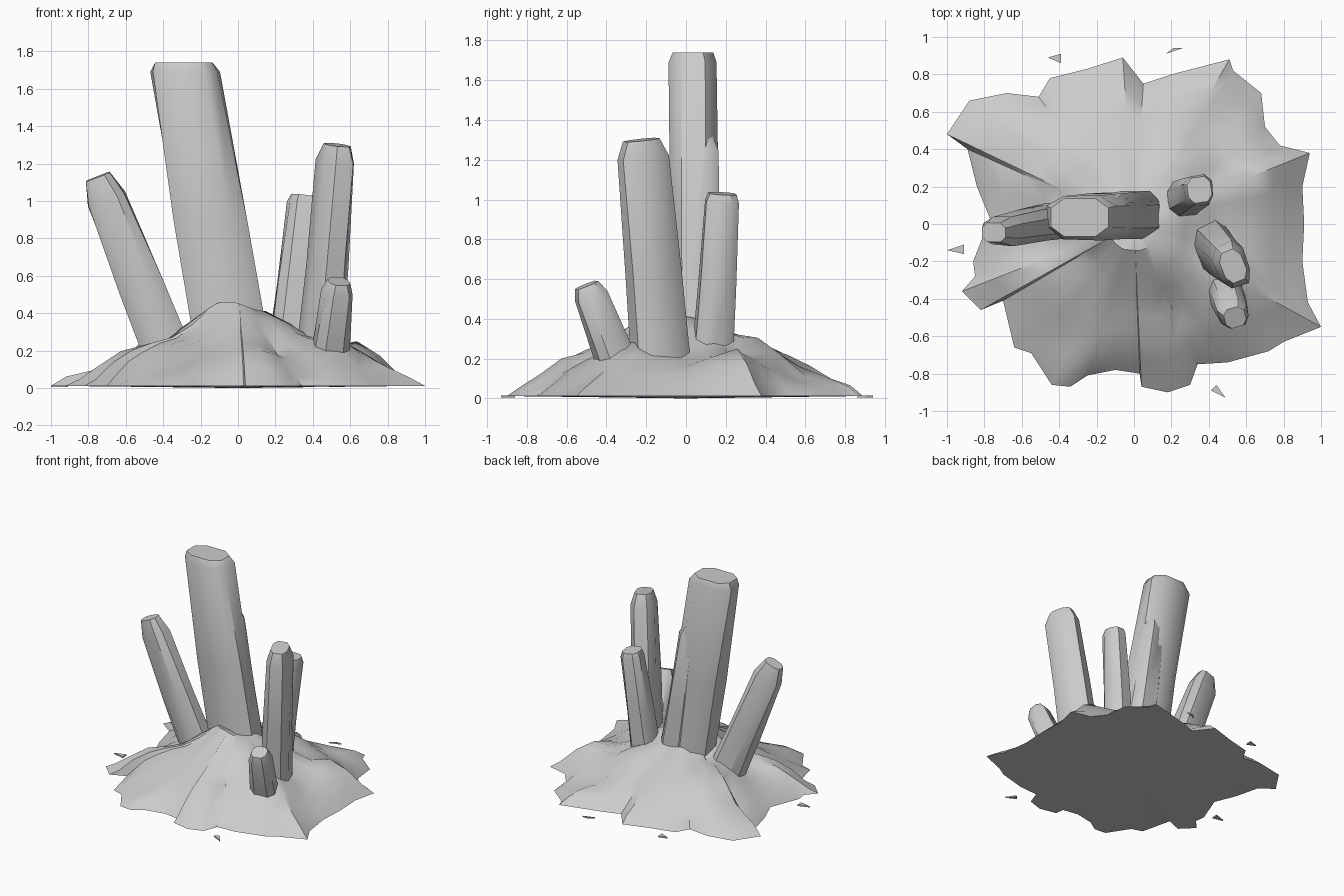
import bpy, bmesh, math
from mathutils import Vector, noise

if "Cube" in bpy.data.objects:
    bpy.data.objects.remove(bpy.data.objects["Cube"])

stone = bpy.data.materials.new("grey stone")
stone.diffuse_color = (0.6, 0.6, 0.6, 1)
stone.use_nodes = True
stone.node_tree.nodes["Principled BSDF"].inputs["Base Color"].default_value = stone.diffuse_color


def finish(name, bm, angle):
    bmesh.ops.recalc_face_normals(bm, faces=bm.faces)
    me = bpy.data.meshes.new(name)
    bm.to_mesh(me)
    bm.free()
    me.materials.append(stone)
    ob = bpy.data.objects.new(name, me)
    bpy.context.collection.objects.link(ob)
    bpy.ops.object.select_all(action='DESELECT')
    ob.select_set(True)
    bpy.context.view_layer.objects.active = ob
    bpy.ops.object.shade_smooth_by_angle(angle=math.radians(angle))


def bridge(bm, a, b):
    n = len(a)
    for i in range(n):
        bm.faces.new((a[i], a[(i + 1) % n], b[(i + 1) % n], b[i]))


# Crystal: chamfered-box section swept along a leaning axis, with a bevelled tip
SECTION = [(1, -.5), (1, .5), (.55, 1), (-.55, 1), (-1, .5), (-1, -.5), (-.55, -1), (.55, -1)]


def crystal(name, base, top, r0, r1, rot=0, tip=.08, cap=.72, level=False):
    base, top = Vector(base), Vector(top)
    axis = top - base
    w = Vector((0, 0, 1)) if level else axis.normalized()
    a = math.radians(rot)
    u = Vector((math.cos(a), math.sin(a), 0))
    u = (u - w * u.dot(w)).normalized()
    v = w.cross(u)
    s = 1 - tip / axis.length
    bm = bmesh.new()
    rings = []
    for k, scale in ((0, 1), (s * .5, 1), (s, 1), (1, cap)):
        rx = (r0[0] + (r1[0] - r0[0]) * k) * scale
        ry = (r0[1] + (r1[1] - r0[1]) * k) * scale
        c = base + axis * k
        ring = []
        for i, (p, q) in enumerate(SECTION):
            # slight irregularity along the shaft
            j = 1 + .05 * math.sin(i * 2.3 + k * 5) * (0 < k < 1)
            ring.append(bm.verts.new(c + u * p * rx * j + v * q * ry * j))
        rings.append(ring)
    for lo, hi in zip(rings, rings[1:]):
        bridge(bm, lo, hi)
    bm.faces.new(rings[0])
    bm.faces.new(rings[-1])
    finish(name, bm, 40)


crystal("main_crystal", (-.01, .045, .1), (-.29, .035, 1.74), (.2, .125), (.178, .118), tip=.05, cap=.86, level=True)
crystal("main_side_crystal", (.05, .07, .1), (-.13, .07, 1.36), (.13, .11), (.085, .09), tip=.12, cap=.5)
crystal("left_crystal", (-.34, .03, .1), (-.75, -.045, 1.13), (.13, .095), (.1, .075), tip=.13, cap=.68)
crystal("right_crystal", (.425, -.12, .1), (.53, -.225, 1.3), (.105, .14), (.085, .12), rot=22, tip=.09)
crystal("back_right_crystal", (.25, .125, .1), (.35, .183, 1.03), (.1, .1), (.075, .08), rot=8, tip=.04, cap=.85)
crystal("small_crystal", (.47, -.3, .05), (.54, -.5, .57), (.1, .1), (.075, .075), rot=15, tip=.06, cap=.75)

# Rock mound: ragged outline shrunk ring by ring up to the summit
OUTLINE = [(.91, 0), (.9, .2), (.94, .38), (.78, .42), (.7, .52), (.68, .7), (.53, .82), (.51, .88),
           (.2, .8), (.05, .75), (-.06, .89), (-.25, .83), (-.45, .78), (-.51, .68), (-.68, .7),
           (-.88, .66), (-1, .48), (-.89, .4), (-.84, .2), (-.77, .03), (-.86, -.2), (-.85, -.28),
           (-.92, -.36), (-.82, -.46), (-.7, -.41), (-.64, -.66), (-.55, -.69), (-.44, -.86),
           (-.34, -.87), (-.25, -.81), (-.1, -.78), (.03, -.8), (.04, -.87), (.18, -.9), (.3, -.86),
           (.34, -.75), (.5, -.74), (.72, -.68), (.8, -.63), (1, -.55), (.93, -.42), (.9, -.2)]
PROFILE = [(1, .012), (.93, .055), (.82, .11), (.7, .165), (.57, .22), (.44, .275), (.31, .33), (.16, .385)]
BUMPS = [(.62, .25, .07), (-.05, -.12, .06), (.5, -.3, .03)]

bm = bmesh.new()
rings = []
for t, h in PROFILE:
    ring = []
    for x, y in OUTLINE:
        # inner rings lose the ragged corners
        round_r = .9 / math.hypot(x, y)
        m = t * (1 + (round_r - 1) * (1 - t))
        px, py = x * m, y * m
        z = h
        if t < 1:
            z += .07 * noise.noise(Vector((px * 4.5, py * 4.5, 1.3))) * min(1, (1 - t) * 5)
            z += sum(b * math.exp(-((px - bx) ** 2 + (py - by) ** 2) / .03) for bx, by, b in BUMPS)
        ring.append(bm.verts.new((px, py, max(z, .012))))
    rings.append(ring)
for lo, hi in zip(rings, rings[1:]):
    bridge(bm, lo, hi)
peak = bm.verts.new((0, 0, .41))
under = bm.verts.new((0, 0, 0))
for ring, v in ((rings[-1], peak), (rings[0], under)):
    for i in range(len(ring)):
        bm.faces.new((ring[i], ring[(i + 1) % len(ring)], v))
finish("rock_mound", bm, 35)

# Loose flat chips around the mound
CHIPS = [[(-.46, .89), (-.39, .86), (-.39, .91)], [(.17, .91), (.26, .94), (.21, .94)],
         [(-1, -.14), (-.91, -.16), (-.91, -.11)], [(.41, -.89), (.49, -.93), (.44, -.86)]]
bm = bmesh.new()
for chip in CHIPS:
    lo = [bm.verts.new((x, y, .005)) for x, y in chip]
    hi = [bm.verts.new((x, y, .015)) for x, y in chip]
    bridge(bm, lo, hi)
    bm.faces.new(lo)
    bm.faces.new(hi)
finish("loose_chips", bm, 30)
